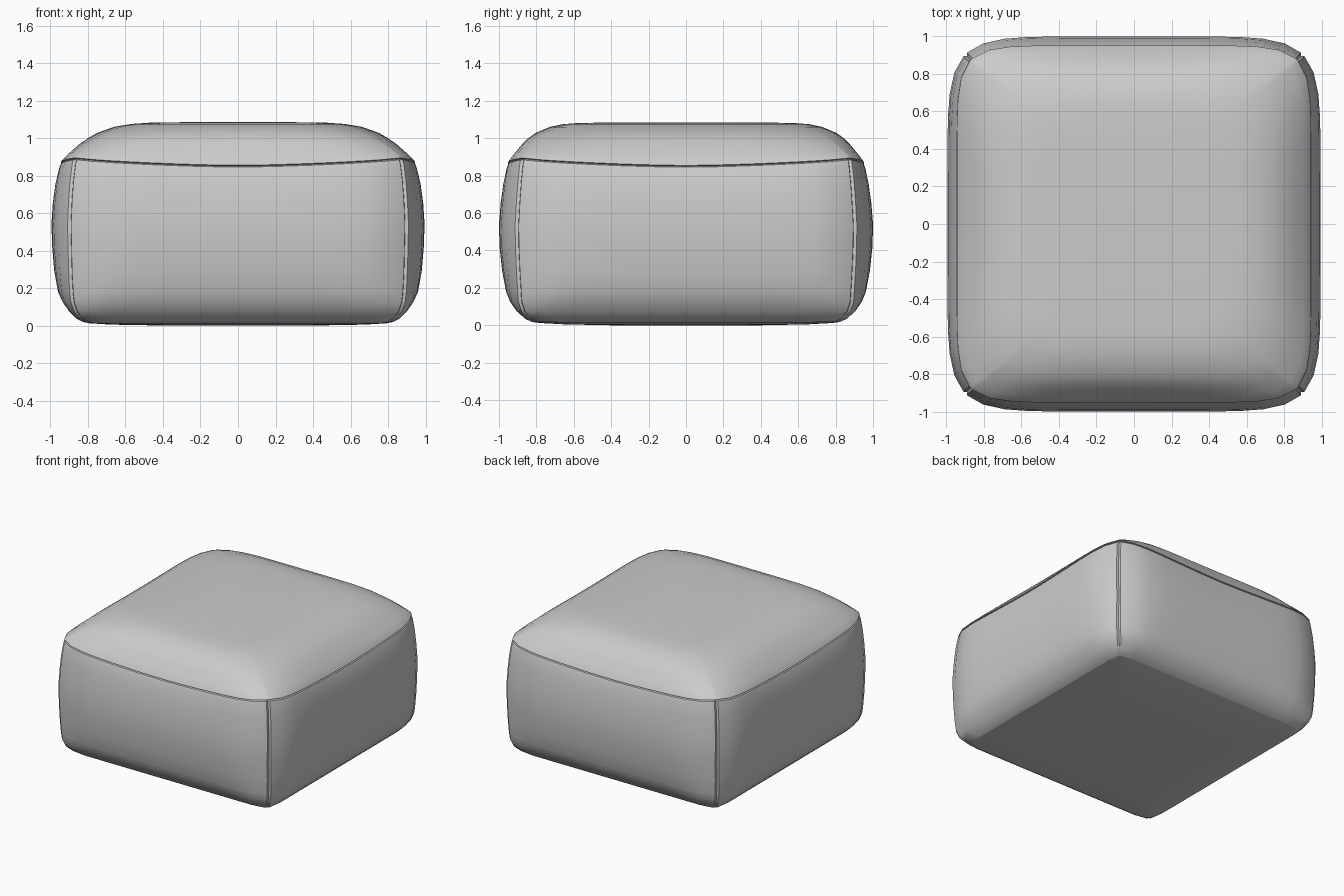
import bpy, bmesh, math

if "Cube" in bpy.data.objects:
    bpy.data.objects.remove(bpy.data.objects["Cube"])

# Angles around the plan, with tight extra steps either side of each corner seam
STEPS = 72
ANGLES = sorted([i * 360 / STEPS for i in range(STEPS)] +
                [c + d for c in (45, 135, 225, 315) for d in (-0.6, 0.6)])


def ring(ax, ay, z, n, lift=0.0, notch=0.0):
    """Rounded-square loop; lift raises the corners, notch sinks the corner seams."""
    pts = []
    for a in ANGLES:
        c, s = math.cos(math.radians(a)), math.sin(math.radians(a))
        r = (abs(c) ** n + abs(s) ** n) ** (-1 / n)
        if abs(a % 90 - 45) < 0.1:
            r -= notch
        m = min(abs(c), abs(s)) / max(abs(c), abs(s))
        pts.append((ax * r * c, ay * r * s, z + lift * m ** 1.6))
    return pts


def loft(name, rings, cap=None):
    """Skin the loops from bottom to top; cap is 'first', 'last' or None."""
    bm = bmesh.new()
    loops = [[bm.verts.new(p) for p in r] for r in rings]
    k = len(ANGLES)
    for lo, hi in zip(loops, loops[1:]):
        for i in range(k):
            j = (i + 1) % k
            bm.faces.new((lo[i], lo[j], hi[j], hi[i]))
    if cap:
        edge = loops[0] if cap == 'first' else loops[-1]
        centre = bm.verts.new((0, 0, edge[0].co.z))
        for i in range(k):
            j = (i + 1) % k
            bm.faces.new((edge[i], edge[j], centre) if cap == 'last'
                         else (edge[j], edge[i], centre))
    me = bpy.data.meshes.new(name)
    bm.to_mesh(me)
    bm.free()
    ob = bpy.data.objects.new(name, me)
    bpy.context.collection.objects.link(ob)
    bpy.ops.object.select_all(action='DESELECT')
    ob.select_set(True)
    bpy.context.view_layer.objects.active = ob
    bpy.ops.object.shade_smooth_by_angle(angle=math.radians(35))
    return ob


# Bulging side panels: half width, half depth, height, squareness, corner lift
side = [(0.825, 0.825, 0.018, 24, 0), (0.86, 0.86, 0.035, 24, 0),
        (0.90, 0.905, 0.075, 18, 0), (0.935, 0.94, 0.125, 12, 0),
        (0.96, 0.962, 0.18, 9, 0), (0.98, 0.983, 0.29, 7.6, 0),
        (0.991, 0.997, 0.42, 7, 0), (0.995, 1.0, 0.54, 6.9, 0),
        (0.988, 0.991, 0.65, 7, 0.01), (0.974, 0.977, 0.75, 7.4, 0.02),
        (0.955, 0.96, 0.825, 8, 0.035), (0.946, 0.952, 0.845, 8.3, 0.04),
        (0.930, 0.936, 0.850, 8.4, 0.04)]
loft("side_panels", [ring(a, b, z, n, l, 0.012) for a, b, z, n, l in side])

# Domed top panel, tucked in at the seam
top = [(0.930, 0.936, 0.850, 8.4, 0.04), (0.945, 0.952, 0.855, 8.3, 0.04),
       (0.94, 0.947, 0.866, 8.2, 0.038), (0.905, 0.92, 0.905, 7.8, 0.028),
       (0.85, 0.88, 0.96, 7, 0.014), (0.80, 0.845, 0.998, 6.5, 0.006),
       (0.75, 0.805, 1.028, 6, 0), (0.66, 0.73, 1.06, 5.5, 0),
       (0.57, 0.66, 1.075, 5, 0), (0.47, 0.57, 1.082, 4.5, 0),
       (0.25, 0.30, 1.085, 4, 0)]
loft("top_panel", [ring(*r) for r in top], 'last')

# Nearly flat base panel
base = [(0.4, 0.4, 0.0, 8), (0.68, 0.65, 0.005, 14),
        (0.79, 0.78, 0.012, 20), (0.825, 0.825, 0.018, 24)]
loft("base_panel", [ring(*r) for r in base], 'first')
